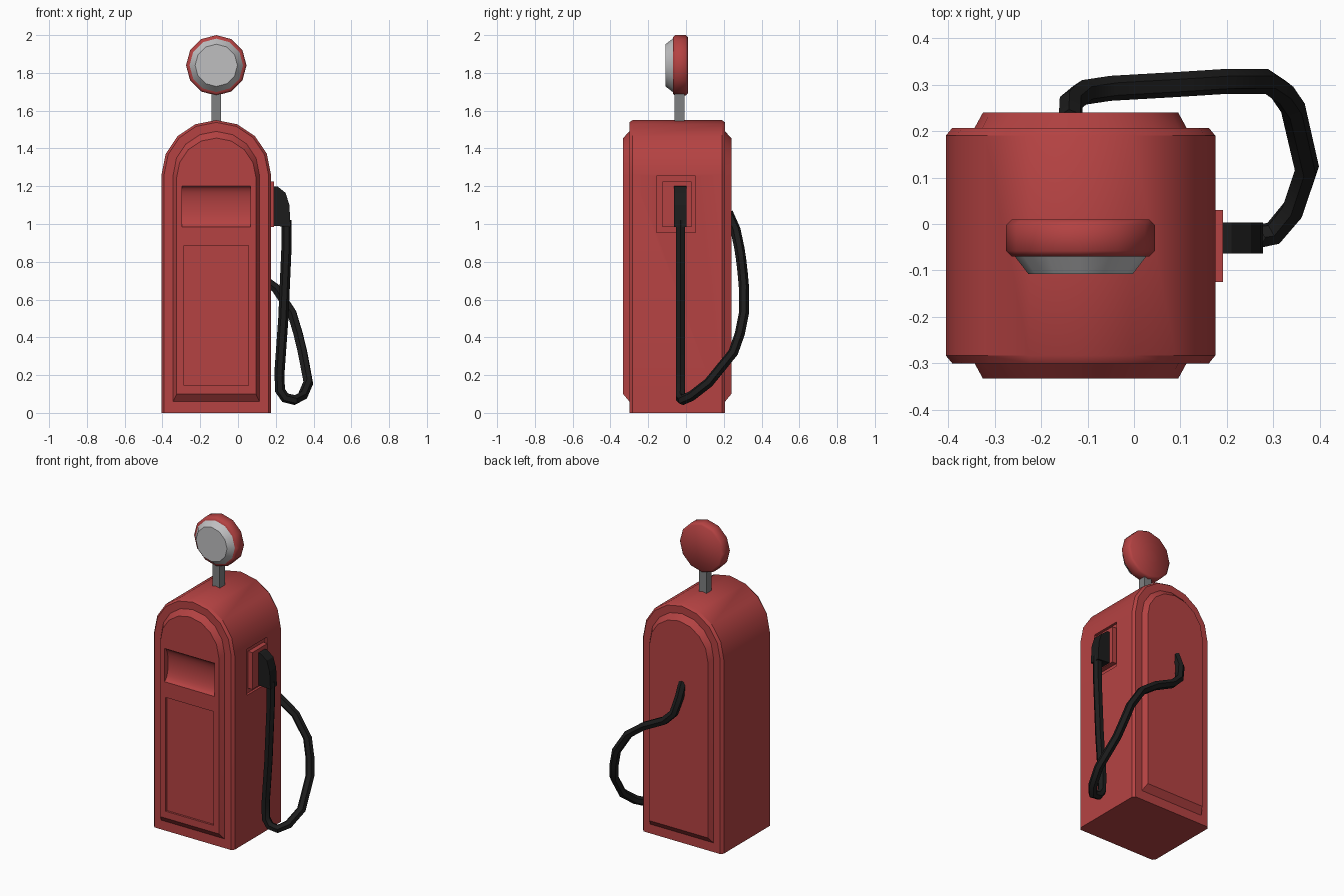
import bpy, bmesh, math
from mathutils import Matrix, Vector

if "Cube" in bpy.data.objects:
    bpy.data.objects.remove(bpy.data.objects["Cube"])

CX = -0.115          # centre line of the cabinet
CY = -0.035          # centre of pole and nozzle


def material(name, rgb):
    m = bpy.data.materials.new(name)
    m.diffuse_color = (*rgb, 1)
    m.use_nodes = True
    m.node_tree.nodes["Principled BSDF"].inputs["Base Color"].default_value = m.diffuse_color
    return m


RED = material("red paint", (0.46, 0.055, 0.055))
BLACK = material("black rubber", (0.012, 0.012, 0.012))
LIGHT = material("light grey face", (0.52, 0.52, 0.53))
STEEL = material("steel grey", (0.21, 0.215, 0.22))


def add(name, bm, mat):
    bmesh.ops.recalc_face_normals(bm, faces=bm.faces[:])
    me = bpy.data.meshes.new(name)
    bm.to_mesh(me)
    bm.free()
    ob = bpy.data.objects.new(name, me)
    bpy.context.collection.objects.link(ob)
    me.materials.append(mat)
    return ob


def activate(ob):
    bpy.ops.object.select_all(action='DESELECT')
    ob.select_set(True)
    bpy.context.view_layer.objects.active = ob


def smooth(ob, deg=35):
    activate(ob)
    bpy.ops.object.shade_smooth_by_angle(angle=math.radians(deg))


def loft(rings):
    """Skin a closed solid through rings of equal point counts."""
    bm = bmesh.new()
    vs = [[bm.verts.new(p) for p in r] for r in rings]
    n = len(rings[0])
    for a, b in zip(vs, vs[1:]):
        for i in range(n):
            bm.faces.new((a[i], a[(i + 1) % n], b[(i + 1) % n], b[i]))
    bm.faces.new(vs[0])
    bm.faces.new(vs[-1][::-1])
    return bm


def box(x0, x1, y0, y1, z0, z1):
    return loft([[(x0, y0, z), (x1, y0, z), (x1, y1, z), (x0, y1, z)] for z in (z0, z1)])


def arch(y, hw, z0, top, n=8):
    pts = [(CX - hw, y, z0), (CX + hw, y, z0)]
    for i in range(n + 1):
        a = math.pi * i / n
        pts.append((CX + hw * math.cos(a), y, top - hw + hw * math.sin(a)))
    return pts


def cut(ob, cutter):
    cutter.hide_render = True
    mod = ob.modifiers.new("cut", 'BOOLEAN')
    mod.operation = 'DIFFERENCE'
    mod.solver = 'EXACT'
    mod.object = cutter
    activate(ob)
    bpy.ops.object.modifier_apply(modifier=mod.name)
    bpy.data.objects.remove(cutter)


# Cabinet: arched body with a raised, chamfered panel on front and back
W = 0.29
cabinet = add("cabinet", loft([
    arch(-0.333, 0.21, 0.10, 1.455), arch(-0.30, 0.228, 0.06, 1.49),
    arch(-0.30, W - 0.014, 0, 1.538), arch(-0.283, W, 0, 1.55),
    arch(0.19, W, 0, 1.55), arch(0.207, W - 0.014, 0, 1.538),
    arch(0.207, 0.228, 0.06, 1.49), arch(0.24, 0.21, 0.10, 1.455)]), RED)

# Door recess, display scoop and holster groove
cut(cabinet, add("door_cutter", box(-0.287, 0.056, -0.4, -0.32, 0.145, 0.885), RED))
scoop = [[(x, -0.333 + 0.04 * math.cos(a), 1.093 + 0.108 * math.sin(a))
          for a in [math.tau * i / 24 for i in range(24)]] for x in (-0.297, 0.065)]
cut(cabinet, add("scoop_cutter", loft(scoop), RED))
cut(cabinet, add("holster_cutter", box(0.16, 0.25, -0.155, 0.05, 0.955, 1.255), RED))
smooth(cabinet)

# Holster plate standing in its groove
add("holster_plate", box(0.15, 0.191, -0.125, 0.03, 0.985, 1.225), RED)

# Pole
add("sign_pole", box(CX - 0.026, CX + 0.026, CY - 0.026, CY + 0.026, 1.5, 1.72), STEEL)


# Round sign: red rim with a domed light face
def disc(y, r, n=12):
    return [(CX + r * math.sin(math.tau * i / n), y, 1.84 + r * math.cos(math.tau * i / n))
            for i in range(n)]


smooth(add("sign_rim", loft([disc(-0.07, 0.148), disc(-0.058, 0.16),
                             disc(-0.002, 0.16), disc(0.01, 0.148)]), RED), 50)
smooth(add("sign_face", loft([disc(-0.108, 0.112), disc(-0.068, 0.143)]), LIGHT))

# Nozzle: side profile extruded across
profile = [(0.19, 0.99), (0.278, 0.985), (0.272, 1.10), (0.252, 1.165), (0.21, 1.198), (0.19, 1.2)]
add("nozzle", loft([[(x, y, z) for x, z in profile] for y in (-0.064, 0.003)]), BLACK)

# Hose: hangs from the nozzle, loops and enters the back panel
path = [(0.256, -0.03, 1.02), (0.256, -0.03, 0.86), (0.24, -0.03, 0.5), (0.22, -0.03, 0.22),
        (0.222, -0.03, 0.12), (0.25, -0.03, 0.08), (0.30, -0.02, 0.068), (0.342, 0.03, 0.09),
        (0.372, 0.12, 0.16), (0.342, 0.25, 0.32), (0.318, 0.285, 0.42), (0.285, 0.307, 0.53),
        (0.20, 0.307, 0.66), (0.09, 0.30, 0.74), (-0.05, 0.292, 0.81), (-0.11, 0.283, 0.87),
        (-0.135, 0.262, 0.97), (-0.137, 0.222, 1.06)]
cu = bpy.data.curves.new("hose", 'CURVE')
cu.dimensions = '3D'
cu.bevel_depth = 0.027
cu.bevel_resolution = 1
cu.use_fill_caps = True
sp = cu.splines.new('POLY')
sp.points.add(len(path) - 1)
for p, co in zip(sp.points, path):
    p.co = (*co, 1)
cu.materials.append(BLACK)
hose = bpy.data.objects.new("hose", cu)
bpy.context.collection.objects.link(hose)
activate(hose)
bpy.ops.object.convert(target='MESH')
smooth(bpy.context.view_layer.objects.active, 40)
